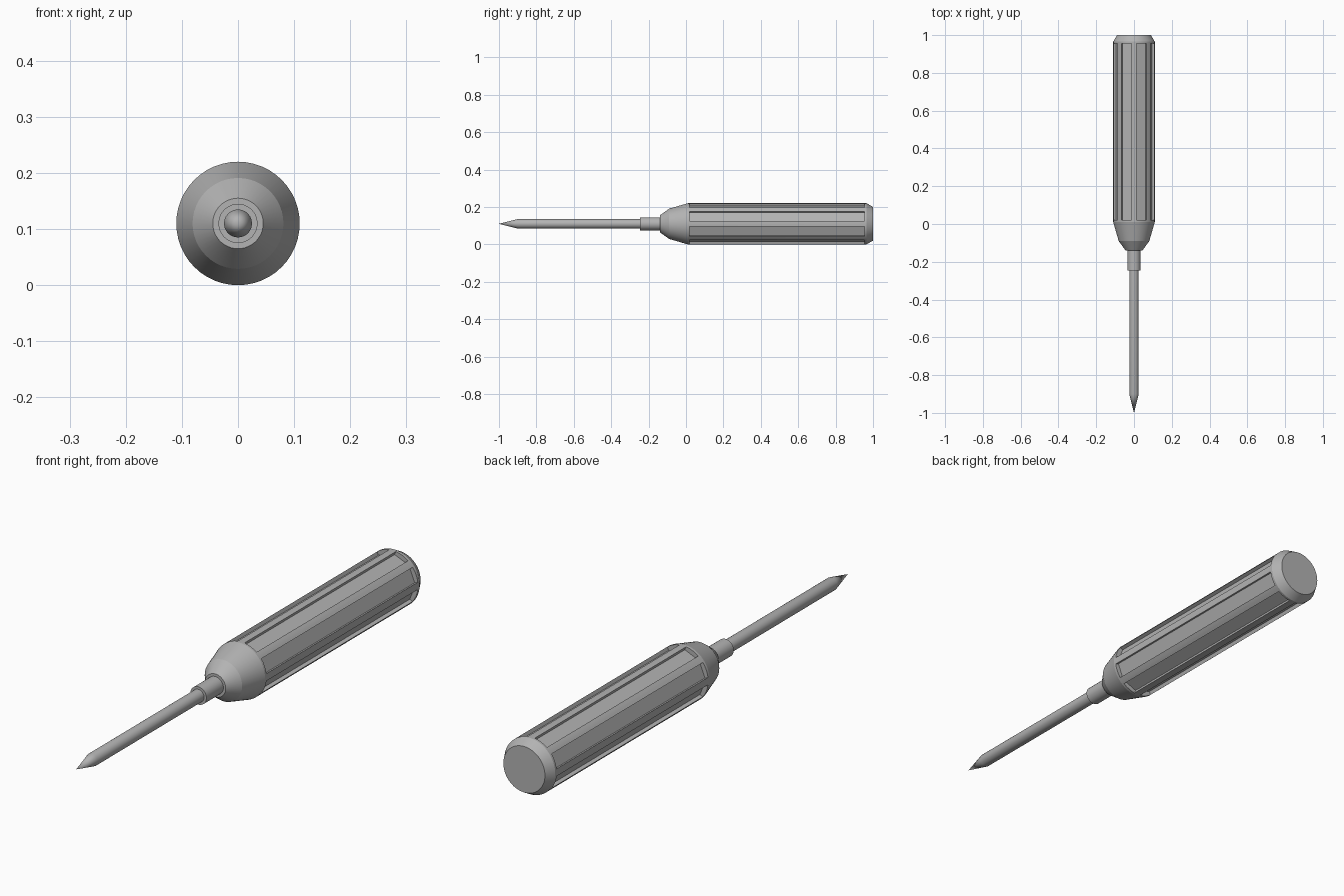
import bpy, bmesh, math
from mathutils import Matrix, Vector

cube = bpy.data.objects.get("Cube")
if cube:
    bpy.data.objects.remove(cube, do_unlink=True)

AXIS_Z = 0.11
GROOVES = 8


def material(name, value):
    mat = bpy.data.materials.new(name)
    mat.use_nodes = True
    color = (value, value, value, 1)
    mat.diffuse_color = color
    mat.node_tree.nodes["Principled BSDF"].inputs["Base Color"].default_value = color
    return mat


def add_object(name, bm, mat=None):
    bmesh.ops.recalc_face_normals(bm, faces=bm.faces)
    mesh = bpy.data.meshes.new(name)
    bm.to_mesh(mesh)
    bm.free()
    obj = bpy.data.objects.new(name, mesh)
    bpy.context.collection.objects.link(obj)
    if mat:
        mesh.materials.append(mat)
    return obj


def lathe(name, profile, sides, mat):
    """Turn (y, radius) points around the tool's long axis, with closed ends."""
    bm = bmesh.new()
    rings = []
    for y, r in profile:
        angles = [2 * math.pi * i / sides for i in range(sides)]
        rings.append([bm.verts.new((r * math.sin(a), y, AXIS_Z + r * math.cos(a)))
                      for a in angles])
    for a, b in zip(rings, rings[1:]):
        for i in range(sides):
            j = (i + 1) % sides
            bm.faces.new((a[i], a[j], b[j], b[i]))
    bm.faces.new(rings[0])
    bm.faces.new(rings[-1])
    bmesh.ops.remove_doubles(bm, verts=bm.verts, dist=0.0001)
    return add_object(name, bm, mat)


def smooth(obj, degrees):
    bpy.ops.object.select_all(action='DESELECT')
    obj.select_set(True)
    bpy.context.view_layer.objects.active = obj
    bpy.ops.object.shade_smooth_by_angle(angle=math.radians(degrees))


grey = material("plain grey", 0.45)

# Handle with tapered nose and chamfered butt
handle = lathe("handle", [(-0.14, 0.045), (-0.09, 0.081), (0.01, 0.11),
                          (0.965, 0.11), (1.0, 0.09)], 48, grey)

# Flat-bottomed grip grooves cut around the handle
bm = bmesh.new()
start, end, floor, outer, width = 0.02, 0.955, 0.092, 0.14, 0.057
for k in range(GROOVES):
    turn = Matrix.Rotation((k + 0.5) * 2 * math.pi / GROOVES, 4, 'Y')
    place = Matrix.Translation((0, (start + end) / 2, (floor + outer) / 2))
    size = Matrix.Diagonal((width, end - start, outer - floor, 1))
    lift = Matrix.Translation(Vector((0, 0, AXIS_Z)))
    bmesh.ops.create_cube(bm, size=1, matrix=lift @ turn @ place @ size)
cutter = add_object("groove_cutter", bm)
cutter.hide_render = True

cut = handle.modifiers.new("grooves", 'BOOLEAN')
cut.operation = 'DIFFERENCE'
cut.solver = 'EXACT'
cut.object = cutter
bpy.context.view_layer.objects.active = handle
bpy.ops.object.modifier_apply(modifier=cut.name)
bpy.data.objects.remove(cutter, do_unlink=True)
smooth(handle, 15)

# Collar where the shaft enters the handle
smooth(lathe("collar", [(-0.245, 0.035), (-0.13, 0.035)], 24, grey), 30)

# Shaft ending in a sharp point
smooth(lathe("shaft", [(-1.0, 0.0), (-0.9, 0.025), (-0.23, 0.025)], 24, grey), 30)
